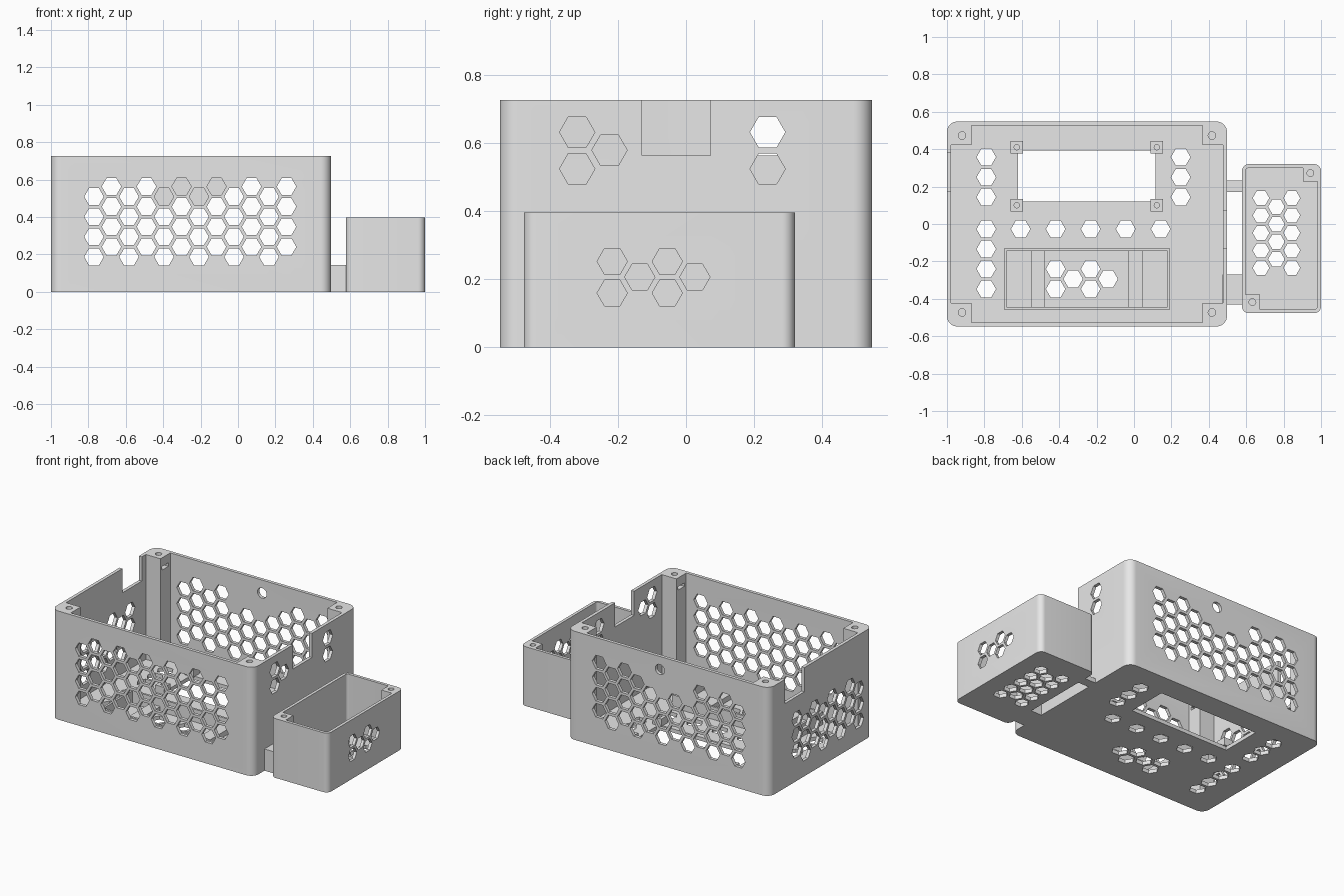
import bpy, bmesh, math
from math import cos, sin, pi

if "Cube" in bpy.data.objects:
    bpy.data.objects.remove(bpy.data.objects["Cube"])

grey = bpy.data.materials.new("light_grey")
grey.diffuse_color = (0.8, 0.8, 0.8, 1)
grey.use_nodes = True
grey.node_tree.nodes["Principled BSDF"].inputs["Base Color"].default_value = grey.diffuse_color


def rounded(x0, x1, y0, y1, r, n=10):
    """Outline of a rounded rectangle, counter-clockwise."""
    pts = []
    for k, (cx, cy) in enumerate([(x1 - r, y1 - r), (x0 + r, y1 - r),
                                  (x0 + r, y0 + r), (x1 - r, y0 + r)]):
        for i in range(n + 1):
            a = pi / 2 * (k + i / n)
            pts.append((cx + r * cos(a), cy + r * sin(a)))
    return pts


def circle(u, v, r, n=24, start=0):
    return [(u + r * cos(start + 2 * pi * i / n), v + r * sin(start + 2 * pi * i / n))
            for i in range(n)]


def rect(x0, x1, y0, y1):
    return [(x0, y0), (x1, y0), (x1, y1), (x0, y1)]


def prism(bm, pts, lo, hi, axis='z'):
    """Extrude a 2D outline along an axis."""
    put = {'x': lambda u, v, w: (w, u, v), 'y': lambda u, v, w: (u, w, v),
           'z': lambda u, v, w: (u, v, w)}[axis]
    a = [bm.verts.new(put(u, v, lo)) for u, v in pts]
    b = [bm.verts.new(put(u, v, hi)) for u, v in pts]
    faces = [bm.faces.new(a[::-1]), bm.faces.new(b)]
    for i in range(len(a)):
        j = (i + 1) % len(a)
        faces.append(bm.faces.new((a[i], a[j], b[j], b[i])))
    if axis == 'y':
        bmesh.ops.reverse_faces(bm, faces=faces)


def to_object(bm, name):
    me = bpy.data.meshes.new(name)
    bm.to_mesh(me)
    bm.free()
    me.materials.append(grey)
    ob = bpy.data.objects.new(name, me)
    bpy.context.collection.objects.link(ob)
    return ob


def activate(ob):
    bpy.ops.object.select_all(action='DESELECT')
    ob.select_set(True)
    bpy.context.view_layer.objects.active = ob


def cut(ob, bm):
    """Subtract everything in the cutter bmesh, then smooth the round parts."""
    cutter = to_object(bm, "cutter")
    cutter.hide_render = True
    mod = ob.modifiers.new("cut", 'BOOLEAN')
    mod.operation, mod.solver, mod.object = 'DIFFERENCE', 'EXACT', cutter
    activate(ob)
    bpy.ops.object.modifier_apply(modifier=mod.name)
    bpy.data.objects.remove(cutter)
    activate(ob)
    bpy.ops.object.shade_smooth_by_angle(angle=math.radians(30))


def shell(name, x0, x1, y0, y1, h, r, t, floor):
    """Open box with rounded corners, a floor and even walls."""
    bm = bmesh.new()
    o = rounded(x0, x1, y0, y1, r)
    i = rounded(x0 + t, x1 - t, y0 + t, y1 - t, r - t)
    rings = [[bm.verts.new((x, y, z)) for x, y in p]
             for p, z in ((o, 0), (o, h), (i, h), (i, floor))]
    bm.faces.new(rings[0][::-1])
    bm.faces.new(rings[3])
    n = len(o)
    for a, b in zip(rings, rings[1:]):
        for k in range(n):
            j = (k + 1) % n
            bm.faces.new((a[k], a[j], b[j], b[k]))
    return to_object(bm, name)


def box(name, x0, x1, y0, y1, z0, z1):
    bm = bmesh.new()
    prism(bm, rect(x0, x1, y0, y1), z0, z1)
    return to_object(bm, name)


def post(name, x0, x1, y0, y1, z0, z1, cx, cy, r, depth):
    """Square screw post with a blind hole in its top."""
    ob = box(name, x0, x1, y0, y1, z0, z1)
    bm = bmesh.new()
    prism(bm, circle(cx, cy, r), z1 - depth, z1 + 0.05)
    cut(ob, bm)
    return ob


# main case
H, W, T, F = 0.727, 0.5475, 0.022, 0.025
main = shell("main_case", -1, 0.497, -W, W, H, 0.055, T, F)
R, S, P = 0.052, 0.0936, 0.1075
bm = bmesh.new()
for c in range(12):                       # front and back vent grids
    for k in range(4):
        x, z = -0.77 + S * c, 0.187 + P * k + (P / 2) * (c % 2)
        prism(bm, circle(x, z, R, 6), -W - 0.05, -W + 0.05, 'y')
        if not (k == 3 and 4 <= c <= 7):
            prism(bm, circle(x, z, R, 6), W - 0.05, W + 0.05, 'y')
prism(bm, circle(-0.19, 0.64, 0.034), W - 0.05, W + 0.05, 'y')   # cable hole
for c in range(8):                        # left vent grid
    for k in range(3):
        prism(bm, circle(-0.40 + S * c, 0.15 + P * k + (P / 2) * (c % 2), R, 6),
              -1.05, -0.95, 'x')
for y, z in [(-0.32, 0.633), (-0.32, 0.525), (-0.225, 0.58), (0.24, 0.633), (0.24, 0.525)]:
    prism(bm, circle(y, z, R, 6), 0.45, 0.55, 'x')               # right vents
prism(bm, rect(-0.13, 0.072, 0.565, 0.8), 0.45, 0.55, 'x')       # right rim notch
prism(bm, rect(0.175, 0.38, 0.565, 0.8), -1.05, -0.95, 'x')      # left rim notch
prism(bm, rect(-0.62, 0.115, 0.12, 0.393), -0.05, 0.1)           # floor window
floor_vents = [(-0.79, y) for y in (0.358, 0.25, 0.144, -0.027, -0.134, -0.24, -0.348)]
floor_vents += [(0.25, y) for y in (0.358, 0.25, 0.144)]
floor_vents += [(-0.606 + 2 * S * i, -0.027) for i in range(5)]
for x in (-0.419, -0.232):
    floor_vents += [(x, -0.24), (x, -0.348), (x + S, -0.294)]
for x, y in floor_vents:
    prism(bm, circle(x, y, R, 6), -0.05, 0.1)
cut(main, bm)

# corner screw posts with a nut slot near the top
for sx in (-1, 1):
    for sy in (-1, 1):
        cx, cy = -0.2515 + sx * 0.668, sy * 0.473
        wx, wy = -0.2515 + sx * 0.728, sy * 0.528
        ix, iy = -0.2515 + sx * 0.618, sy * 0.422
        p = post("corner_post", min(wx, ix), max(wx, ix), min(wy, iy), max(wy, iy),
                 F, H, cx, cy, 0.02, 0.2)
        bm = bmesh.new()
        prism(bm, rect(min(cx, ix) - 0.02, max(cx, ix) + 0.02, cy - 0.033, cy + 0.033),
              0.645, 0.668)
        cut(p, bm)

# standoffs around the floor window
for x in (-0.627, 0.122):
    for y in (0.10, 0.41):
        post("window_standoff", x - 0.033, x + 0.033, y - 0.033, y + 0.033,
             F - 0.002, 0.075, x, y, 0.014, 0.045)

# battery tray: frame walls and raised cross ribs
x0, x1, y0, y1, t = -0.695, 0.193, -0.458, -0.13, 0.014
for a in ((x0, x1, y0, y0 + t), (x0, x1, y1 - t, y1),
          (x0, x0 + t, y0 + t, y1 - t), (x1 - t, x1, y0 + t, y1 - t)):
    box("tray_wall", *a, F - 0.002, 0.11)
for a, b in ((-0.55, -0.475), (-0.033, 0.047)):
    box("tray_rib", a, b, y0 + t, y1 - t, F - 0.002, 0.06)

# side case
h = 0.397
side = shell("side_case", 0.577, 1.0, -0.477, 0.32, h, 0.037, 0.02, F)
r = 0.0445
bm = bmesh.new()
for x in (-0.217, -0.055):
    for y, z in ((x, 0.253), (x, 0.16), (x + 0.081, 0.207)):
        prism(bm, circle(y, z, r, 6), 0.95, 1.05, 'x')
for c in range(3):
    for k in range(5 - c % 2):
        prism(bm, circle(0.679 + 0.0825 * c, 0.139 - 0.0935 * k - 0.0468 * (c % 2), r, 6),
              -0.05, 0.1)
cut(side, bm)
post("side_post", 0.903, 0.982, 0.228, 0.302, F, h, 0.943, 0.272, 0.018, 0.15)
post("side_post", 0.595, 0.674, -0.459, -0.378, F, h, 0.633, -0.418, 0.018, 0.15)

# bridges joining the two cases
box("front_bridge", 0.472, 0.59, -0.43, -0.27, 0, 0.145)
box("back_bridge", 0.48, 0.59, 0.17, 0.233, 0, 0.03)
